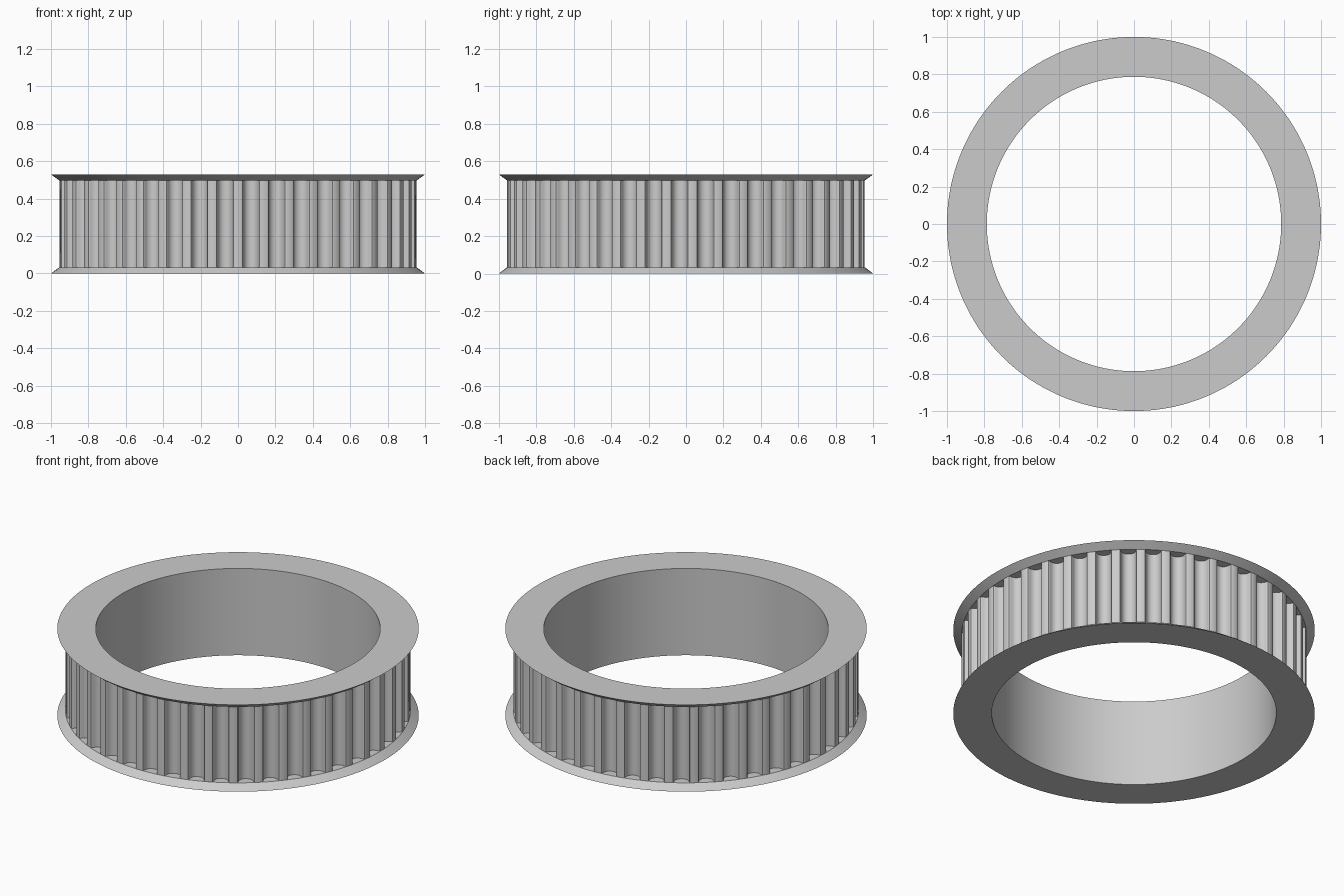
import bpy, bmesh, math

cube = bpy.data.objects.get("Cube")
if cube:
    bpy.data.objects.remove(cube, do_unlink=True)

TEETH = 43
SEGMENTS = 256
HEIGHT = 0.53
LIP = 0.033            # flange thickness
R_BORE, R_CORE, R_BAND, R_FLANGE = 0.787, 0.89, 0.955, 1.0

metal = bpy.data.materials.new("light grey metal")
metal.use_nodes = True
grey = (0.6, 0.6, 0.6, 1)
metal.diffuse_color = grey
metal.node_tree.nodes["Principled BSDF"].inputs["Base Color"].default_value = grey


def finish(name, bm, angle):
    bmesh.ops.recalc_face_normals(bm, faces=bm.faces)
    mesh = bpy.data.meshes.new(name)
    bm.to_mesh(mesh)
    bm.free()
    mesh.materials.append(metal)
    obj = bpy.data.objects.new(name, mesh)
    bpy.context.collection.objects.link(obj)
    bpy.ops.object.select_all(action='DESELECT')
    obj.select_set(True)
    bpy.context.view_layer.objects.active = obj
    bpy.ops.object.shade_smooth_by_angle(angle=math.radians(angle))
    return obj


def bridge(bm, a, b):
    """Join two equal closed loops with quads."""
    for i in range(len(a)):
        j = (i + 1) % len(a)
        bm.faces.new((a[i], a[j], b[j], b[i]))


# Hub with bore and two bevelled flanges: one closed section turned about z
section = [(R_BORE, 0), (R_FLANGE, 0), (R_BAND, LIP), (R_CORE, LIP),
           (R_CORE, HEIGHT - LIP), (R_BAND, HEIGHT - LIP),
           (R_FLANGE, HEIGHT), (R_BORE, HEIGHT)]
bm = bmesh.new()
rings = []
for r, z in section:
    angles = [2 * math.pi * k / SEGMENTS for k in range(SEGMENTS)]
    rings.append([bm.verts.new((r * math.cos(a), r * math.sin(a), z)) for a in angles])
for k, ring in enumerate(rings):
    bridge(bm, ring, rings[(k + 1) % len(rings)])
finish("flanged_hub", bm, 25)

# Toothed band: rounded groove section (half width, depth) repeated around the rim
half = [(0.053, 0), (0.046, 0.003), (0.0425, 0.009), (0.041, 0.017),
        (0.039, 0.024), (0.036, 0.032), (0.032, 0.038), (0.0255, 0.045),
        (0.018, 0.050), (0.009, 0.053)]
groove = [(-w, d) for w, d in half] + [(0, 0.054)] + [(w, d) for w, d in reversed(half)]
outline = []
for t in range(TEETH):
    # a tooth land, not a groove, faces the front
    a = -math.pi / 2 + (t + 0.5) * 2 * math.pi / TEETH
    for w, d in groove:
        r = math.sqrt(R_BAND ** 2 - w ** 2) - d
        outline.append((r * math.cos(a) - w * math.sin(a),
                        r * math.sin(a) + w * math.cos(a)))
bm = bmesh.new()
low = [bm.verts.new((x, y, LIP)) for x, y in outline]
high = [bm.verts.new((x, y, HEIGHT - LIP)) for x, y in outline]
bridge(bm, low, high)
finish("toothed_band", bm, 30)
